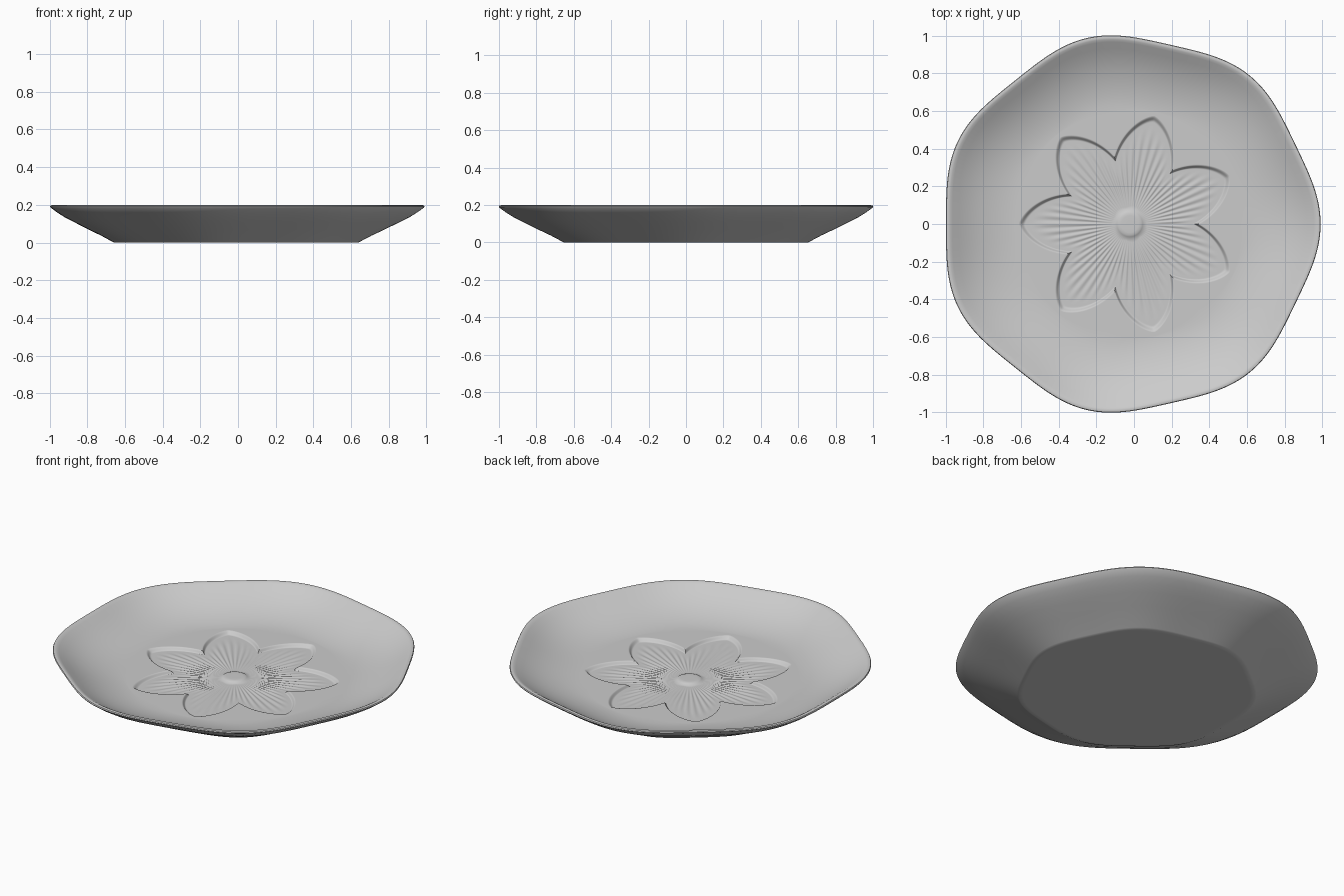
import bpy
import bmesh
from math import cos, sin, pi, radians

cube = bpy.data.objects.get("Cube")
if cube:
    bpy.data.objects.remove(cube)

LOBES = 7
STEPS = LOBES * 72
CENTRE_X = -0.0225
FLOOR = 0.075
PETAL_DEPTH = 0.018
KNOB_R = 0.078


def smooth(t):
    t = max(0.0, min(1.0, t))
    return t * t * (3 - 2 * t)


def lobe(a):
    """Wavy seven-sided outline shared by rim, wall and foot."""
    return 0.994 + 0.0188 * cos(LOBES * a)


def petal_t(a):
    """0 on a petal axis, 1 in the notch between two petals."""
    half = pi / LOBES
    return abs((a - pi + half) % (2 * half) - half) / half


def petal_edge(a):
    return 0.366 + 0.222 * (1 - petal_t(a) ** 1.35)


def flower_point(a, f):
    """Sunken petal surface with fine ribs running outwards from the knob."""
    edge = petal_edge(a)
    r = KNOB_R + f * (edge - KNOB_R)
    wall = smooth((r - edge + 0.03) / 0.03)
    fade = smooth((r - KNOB_R) / 0.15) * (1 - smooth((r - edge + 0.16) / 0.11))
    rib = 0.002 * fade * cos(9 * pi * petal_t(a))
    return r, FLOOR - PETAL_DEPTH * (1 - wall) + rib


# Each ring is a function of angle giving (radius, height)
rings = []

# Centre knob
low = FLOOR - PETAL_DEPTH
for r, h in ((0.02, 0.012), (0.045, 0.012), (0.058, 0.011), (0.068, 0.007)):
    rings.append(lambda a, r=r, h=h: (r, low + h))

# Petals, with closer rings at the step
fractions = [i / 24 for i in range(21)] + [0.86 + 0.14 * i / 12 for i in range(13)]
for f in fractions:
    rings.append(lambda a, f=f: flower_point(a, f))

# Plain floor around the flower
for g in (0.04, 0.2, 0.4, 0.6, 0.8):
    def floor_ring(a, g=g):
        return petal_edge(a) * (1 - g) + 0.63 * lobe(a) * g, FLOOR
    rings.append(floor_ring)

# Bowl, rim, outer wall and foot
profile = [(0.63, FLOOR), (0.68, 0.08), (0.73, 0.089), (0.78, 0.102),
           (0.83, 0.119), (0.88, 0.141), (0.93, 0.168), (0.965, 0.19),
           (0.978, 0.197), (0.988, 0.199), (0.997, 0.197), (1.0, 0.191),
           (0.996, 0.185), (0.96, 0.159), (0.92, 0.134), (0.87, 0.109),
           (0.79, 0.069), (0.72, 0.036), (0.662, 0.005), (0.652, 0.0),
           (0.63, 0.0), (0.3, 0.0)]
for s, z in profile:
    rings.append(lambda a, s=s, z=z: (s * lobe(a), z))

# Skin the rings into one closed plate
bm = bmesh.new()
angles = [2 * pi * i / STEPS for i in range(STEPS)]
loops = []
for ring in rings:
    loop = []
    for a in angles:
        r, z = ring(a)
        loop.append(bm.verts.new((CENTRE_X + r * cos(a), r * sin(a), z)))
    loops.append(loop)
for inner, outer in zip(loops, loops[1:]):
    for i in range(STEPS):
        j = (i + 1) % STEPS
        bm.faces.new((inner[i], outer[i], outer[j], inner[j]))
top = bm.verts.new((CENTRE_X, 0, low + 0.012))
bottom = bm.verts.new((CENTRE_X, 0, 0))
for i in range(STEPS):
    j = (i + 1) % STEPS
    bm.faces.new((top, loops[0][i], loops[0][j]))
    bm.faces.new((bottom, loops[-1][j], loops[-1][i]))
bmesh.ops.recalc_face_normals(bm, faces=bm.faces)

mesh = bpy.data.meshes.new("flower_plate")
bm.to_mesh(mesh)
bm.free()
plate = bpy.data.objects.new("flower_plate", mesh)
bpy.context.collection.objects.link(plate)

# Single grey glaze
glaze = bpy.data.materials.new("grey_glaze")
glaze.use_nodes = True
colour = (0.6, 0.6, 0.6, 1.0)
glaze.diffuse_color = colour
glaze.node_tree.nodes["Principled BSDF"].inputs["Base Color"].default_value = colour
mesh.materials.append(glaze)

bpy.ops.object.select_all(action="DESELECT")
plate.select_set(True)
bpy.context.view_layer.objects.active = plate
bpy.ops.object.shade_smooth_by_angle(angle=radians(40))
